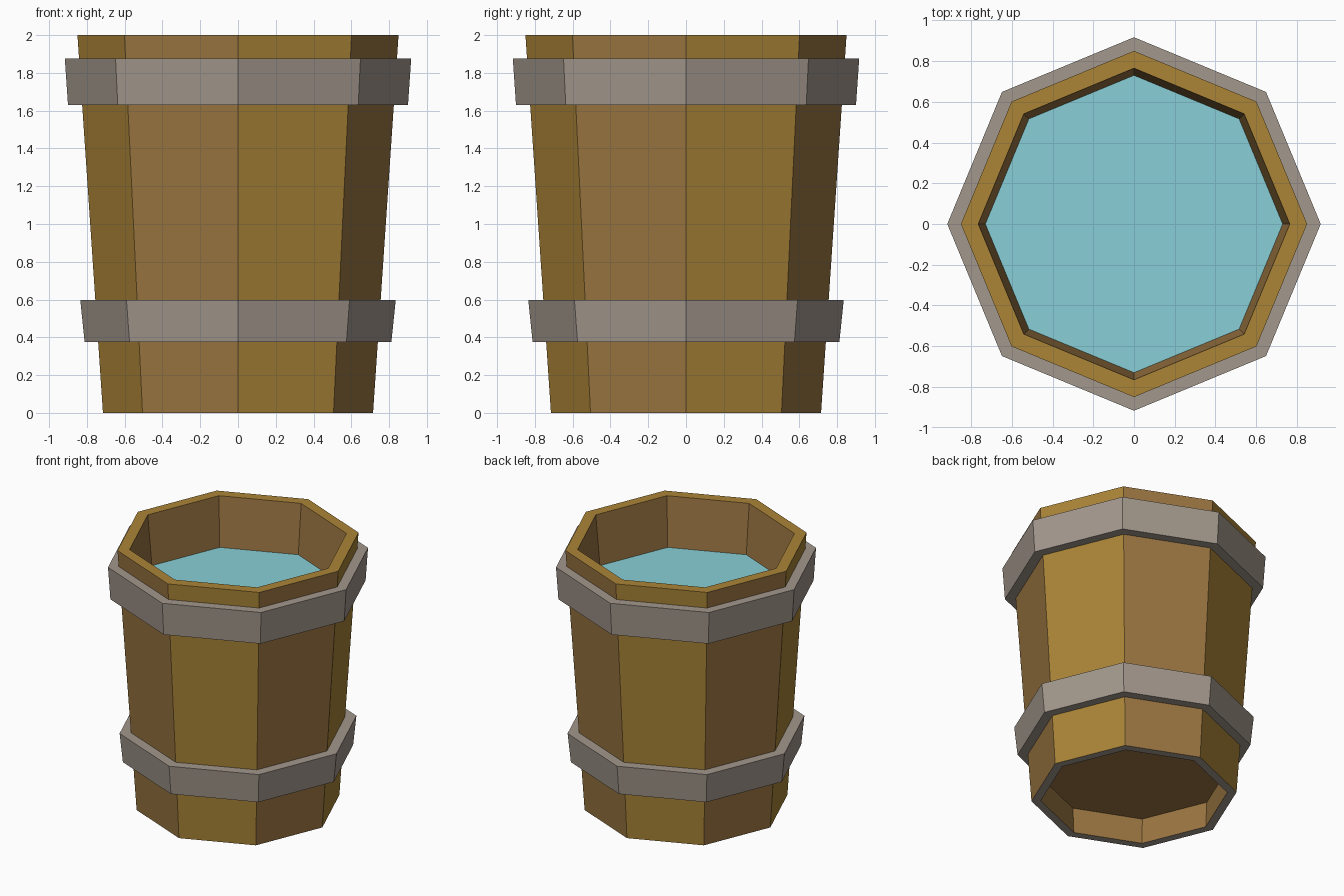
import bpy, bmesh
from math import cos, sin, tau

SIDES = 8

cube = bpy.data.objects.get("Cube")
if cube:
    bpy.data.objects.remove(cube, do_unlink=True)


def linear(c):
    c /= 255
    return c / 12.92 if c <= 0.04045 else ((c + 0.055) / 1.055) ** 2.4


def material(name, *rgb):
    mat = bpy.data.materials.new(name)
    color = [linear(c) for c in rgb] + [1]
    mat.use_nodes = True
    mat.diffuse_color = color
    mat.node_tree.nodes["Principled BSDF"].inputs["Base Color"].default_value = color
    return mat


gold_wood = material("golden wood", 171, 133, 55)
brown_wood = material("brown wood", 155, 118, 66)
iron = material("grey iron", 162, 151, 140)
water_blue = material("water blue", 136, 207, 214)


def lathe(name, profile, mats, rule, closed=False, cap_start=False, cap_end=False):
    """Sweep (radius, z) points round an octagon; rule(segment, side) picks the material."""
    bm = bmesh.new()
    rings = [[bm.verts.new((r * cos(tau * i / SIDES), r * sin(tau * i / SIDES), z))
              for i in range(SIDES)] for r, z in profile]
    pairs = list(zip(rings, rings[1:]))
    if closed:
        pairs.append((rings[-1], rings[0]))
    for seg, (a, b) in enumerate(pairs):
        for i in range(SIDES):
            j = (i + 1) % SIDES
            bm.faces.new((a[i], a[j], b[j], b[i])).material_index = rule(seg, i)
    if cap_start:
        bm.faces.new(rings[0][::-1]).material_index = rule(-1, 0)
    if cap_end:
        bm.faces.new(rings[-1]).material_index = rule(len(pairs), 0)
    mesh = bpy.data.meshes.new(name)
    bm.to_mesh(mesh)
    bm.free()
    for mat in mats:
        mesh.materials.append(mat)
    obj = bpy.data.objects.new(name, mesh)
    bpy.context.collection.objects.link(obj)
    return obj


# Tapered staves: underside recess, iron foot, outer wall, rim, inner wall
def stave_rule(seg, side):
    if seg == 1:
        return 2            # iron foot ring
    if seg == 2:
        return side % 2     # alternating outer staves
    if seg == 3:
        return 0            # golden rim
    return 1                # brown inside


lathe("barrel_body",
      [(0.66, 0.2), (0.65, 0), (0.715, 0), (0.85, 2), (0.765, 2), (0.73, 1.62)],
      [gold_wood, brown_wood, iron], stave_rule, cap_start=True)

# Water surface closing the inside
lathe("water", [(0.73, 1.62)], [water_blue], lambda seg, side: 0, cap_end=True)

# Iron hoops
for name, z0, z1, r0, r1 in (("lower_hoop", 0.375, 0.597, 0.812, 0.835),
                             ("upper_hoop", 1.63, 1.877, 0.90, 0.917)):
    lathe(name, [(r0 - 0.09, z0), (r0, z0), (r1, z1), (r1 - 0.09, z1)],
          [iron], lambda seg, side: 0, closed=True)
